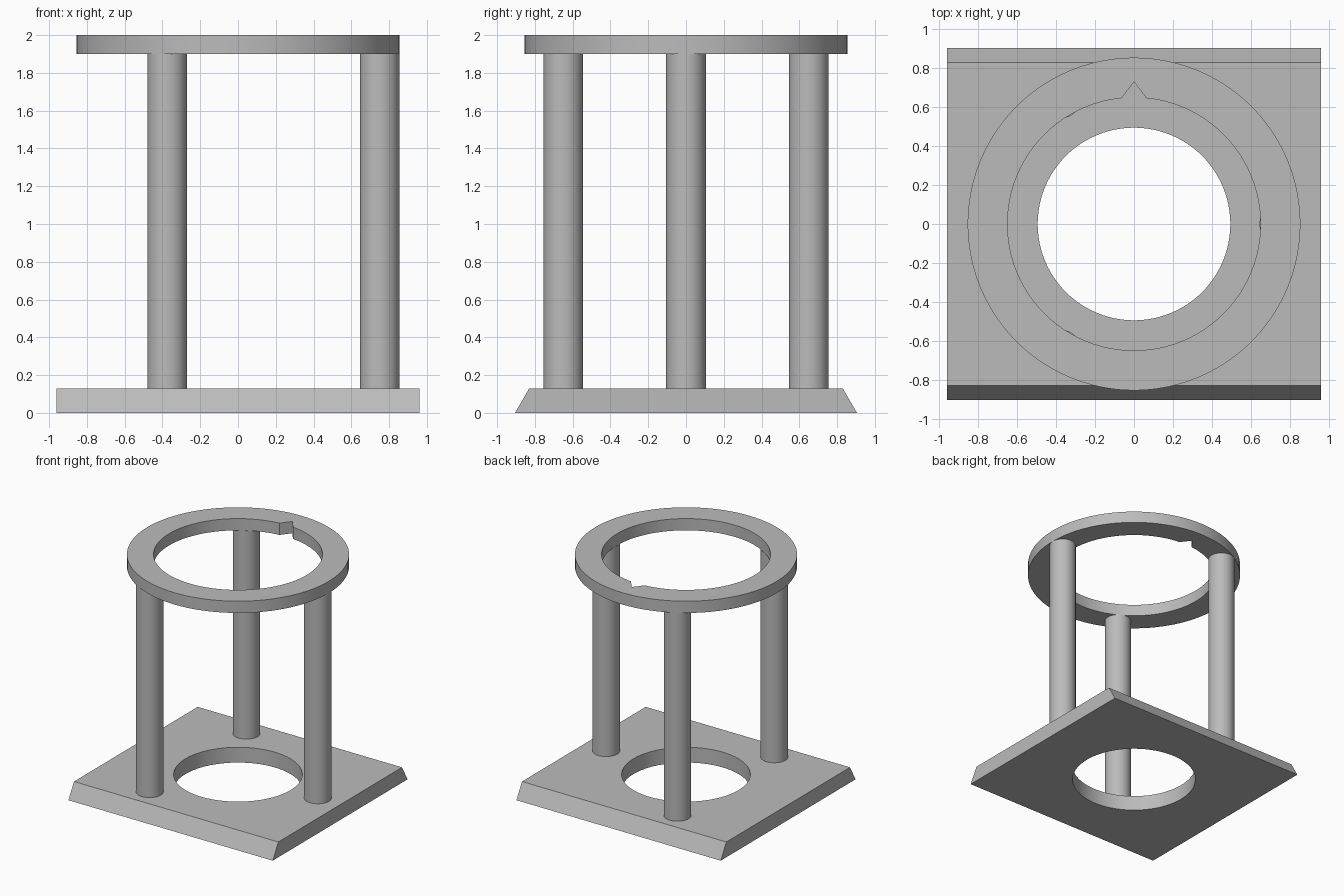
import bpy, bmesh
from math import cos, sin, pi, radians

SEG = 96

if "Cube" in bpy.data.objects:
    bpy.data.objects.remove(bpy.data.objects["Cube"], do_unlink=True)

grey = bpy.data.materials.new("plain grey")
grey.use_nodes = True
colour = (0.5, 0.5, 0.5, 1)
grey.diffuse_color = colour
grey.node_tree.nodes["Principled BSDF"].inputs["Base Color"].default_value = colour


def circle(radius, n=SEG):
    return [(radius * cos(2 * pi * i / n), radius * sin(2 * pi * i / n)) for i in range(n)]


def prism(name, outline, z0, z1, top=None):
    """Closed solid from an outline, optionally with a different top outline."""
    bm = bmesh.new()
    low = [bm.verts.new((x, y, z0)) for x, y in outline]
    high = [bm.verts.new((x, y, z1)) for x, y in (top or outline)]
    bm.faces.new(low[::-1])
    bm.faces.new(high)
    n = len(low)
    for i in range(n):
        j = (i + 1) % n
        bm.faces.new((low[i], low[j], high[j], high[i]))
    bmesh.ops.recalc_face_normals(bm, faces=bm.faces)
    mesh = bpy.data.meshes.new(name)
    bm.to_mesh(mesh)
    bm.free()
    mesh.materials.append(grey)
    obj = bpy.data.objects.new(name, mesh)
    bpy.context.collection.objects.link(obj)
    return obj


def cut(obj, cutter):
    """Subtract the cutter and remove it."""
    bpy.context.view_layer.objects.active = obj
    mod = obj.modifiers.new("cut", "BOOLEAN")
    mod.operation = "DIFFERENCE"
    mod.solver = "EXACT"
    mod.object = cutter
    bpy.ops.object.modifier_apply(modifier=mod.name)
    bpy.data.objects.remove(cutter, do_unlink=True)


def rectangle(x, y):
    return [(-x, -y), (x, -y), (x, y), (-x, y)]


def smooth(obj):
    bpy.ops.object.select_all(action="DESELECT")
    obj.select_set(True)
    bpy.context.view_layer.objects.active = obj
    bpy.ops.object.shade_smooth_by_angle(angle=radians(30))


# Base plate with sloping front and back, and a round opening
base = prism("base_plate", rectangle(0.96, 0.905), 0, 0.13, rectangle(0.96, 0.83))
cut(base, prism("base_hole", circle(0.495), -0.1, 0.3))
smooth(base)

# Top ring with a pointed notch at the back of its opening
ring = prism("top_ring", circle(0.855), 1.9, 2.0)
cut(ring, prism("ring_hole", circle(0.65), 1.8, 2.1))
cut(ring, prism("notch", [(-0.13, 0.56), (0.13, 0.56), (0, 0.73)], 1.8, 2.1))
smooth(ring)

# Three round columns evenly spaced
for i in range(3):
    a = 2 * pi * i / 3
    cx, cy = 0.75 * cos(a), 0.75 * sin(a)
    column = prism(f"column_{i + 1}", [(cx + x, cy + y) for x, y in circle(0.105, 48)], 0.13, 1.9)
    smooth(column)
